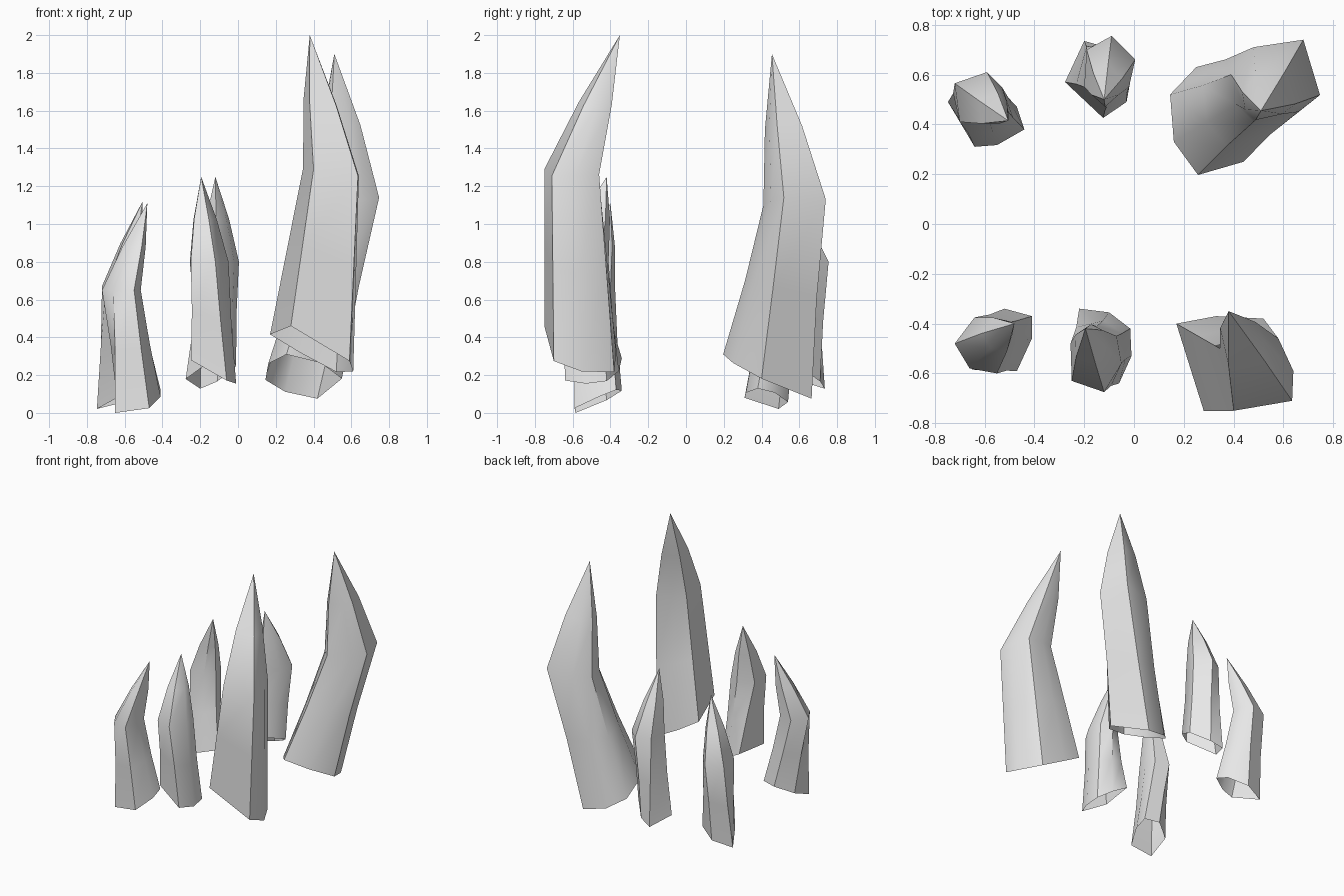
import bpy
import math
from mathutils import Vector

# Remove the default cube
default_cube = bpy.data.objects.get("Cube")
if default_cube:
    bpy.data.objects.remove(default_cube, do_unlink=True)

# Plain grey stone
stone = bpy.data.materials.new("grey_stone")
stone.use_nodes = True
stone_colour = (0.8, 0.8, 0.8, 1.0)
stone.diffuse_color = stone_colour
stone.node_tree.nodes["Principled BSDF"].inputs["Base Color"].default_value = stone_colour


def tilted_section(outline, height, slope_x=0, slope_y=0):
    """Raise an outline onto a tilted plane that has this height at its first point."""
    first_x, first_y = outline[0]
    return [Vector((x, y, height + slope_x * (x - first_x) + slope_y * (y - first_y)))
            for x, y in outline]


def blend(section, target, amount, size):
    """Move a section towards another one, then resize it about its own middle."""
    ring = [a.lerp(b, amount) for a, b in zip(section, target)]
    middle = sum(ring, Vector()) / len(ring)
    return [middle + (point - middle) * size for point in ring]


def spike(name, base, shoulder, tip, waist=0.95, bulge=1.2):
    """Open-bottomed bent spike: base, waist, shoulder, bulging upper ring and tip."""
    count = len(base)
    tip = Vector(tip)
    rings = [base,
             blend(base, shoulder, 0.5, waist),
             shoulder,
             blend(shoulder, [tip] * count, 0.5, bulge)]
    points = [point for ring in rings for point in ring] + [tip]
    faces = []
    for level in range(len(rings) - 1):
        for side in range(count):
            following = (side + 1) % count
            low, high = level * count, (level + 1) * count
            faces.append((low + side, low + following, high + following, high + side))
    last = (len(rings) - 1) * count
    for side in range(count):
        faces.append((last + side, last + (side + 1) % count, len(points) - 1))

    mesh = bpy.data.meshes.new(name)
    mesh.from_pydata(points, [], faces)
    mesh.materials.append(stone)
    spike_object = bpy.data.objects.new(name, mesh)
    bpy.context.collection.objects.link(spike_object)
    bpy.ops.object.select_all(action="DESELECT")
    spike_object.select_set(True)
    bpy.context.view_layer.objects.active = spike_object
    bpy.ops.object.shade_smooth_by_angle(angle=math.radians(45))


# Front row
spike("front_right_spike",
      base=tilted_section([(-.65, -.585), (-.47, -.59), (-.41, -.46),
                           (-.41, -.37), (-.52, -.34), (-.64, -.42)], 0, .15, .4),
      shoulder=tilted_section([(-.66, -.58), (-.55, -.6), (-.515, -.49),
                               (-.53, -.4), (-.64, -.375), (-.72, -.48)], .65),
      tip=(-.48, -.4, 1.11))

spike("front_middle_spike",
      base=tilted_section([(-.25, -.6), (-.06, -.64), (-.01, -.53),
                           (-.015, -.42), (-.1, -.355), (-.22, -.34)], .28, -.55, .1),
      shoulder=tilted_section([(-.25, -.63), (-.12, -.675), (-.05, -.56),
                               (-.07, -.45), (-.15, -.41), (-.255, -.48)], .8),
      tip=(-.195, -.42, 1.25))

spike("front_left_spike",
      base=tilted_section([(.28, -.75), (.59, -.7), (.61, -.55),
                           (.52, -.38), (.33, -.37), (.17, -.4)], .46, -.55, -.3),
      shoulder=tilted_section([(.4, -.75), (.635, -.71), (.64, -.59),
                               (.58, -.46), (.45, -.465), (.345, -.5)], 1.29, -.15),
      tip=(.38, -.35, 2), waist=1)

# Back row
spike("back_right_spike",
      base=tilted_section([(-.64, .31), (-.55, .317), (-.44, .38),
                           (-.47, .47), (-.6, .54), (-.747, .49)], .08, .3, -.15),
      shoulder=tilted_section([(-.7, .41), (-.58, .41), (-.52, .47),
                               (-.53, .55), (-.59, .61), (-.72, .565)], .67),
      tip=(-.505, .415, 1.12))

spike("back_middle_spike",
      base=tilted_section([(-.124, .426), (-.03, .49), (-.01, .6),
                           (-.11, .71), (-.2, .735), (-.277, .57)], .29, .3, -.45),
      shoulder=tilted_section([(-.11, .47), (-.02, .55), (.005, .66),
                               (-.09, .755), (-.19, .7), (-.2, .55)], .8),
      tip=(-.12, .5, 1.25))

spike("back_left_spike",
      base=tilted_section([(.257, .197), (.44, .25), (.55, .4), (.42, .665),
                           (.25, .63), (.145, .52), (.16, .33)], .31, -.12, -.46),
      shoulder=tilted_section([(.48, .41), (.66, .45), (.747, .518), (.68, .74),
                               (.48, .71), (.39, .6), (.41, .48)], 1.1, .15),
      tip=(.51, .455, 1.9))
